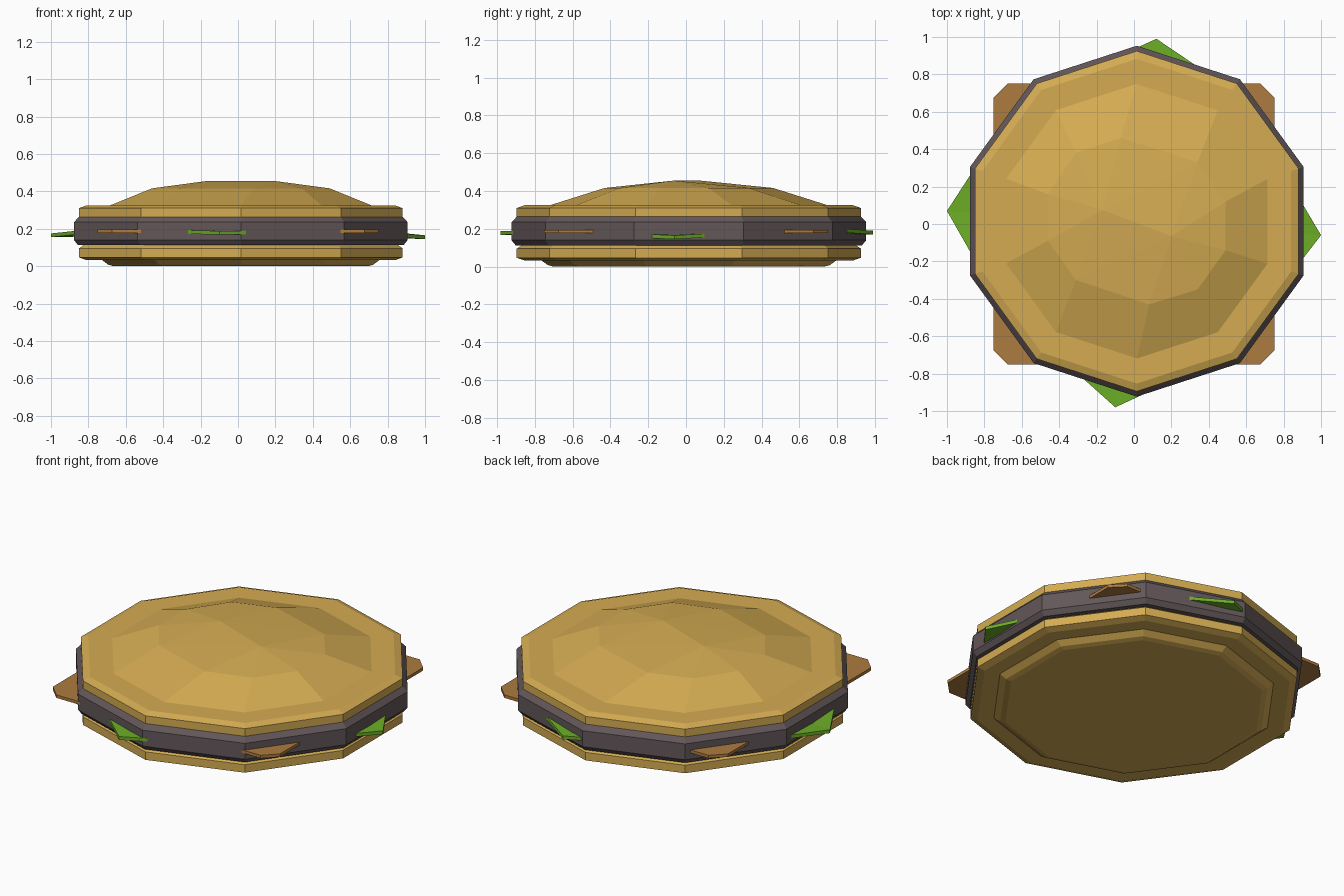
import bpy, bmesh, math

if "Cube" in bpy.data.objects:
    bpy.data.objects.remove(bpy.data.objects["Cube"])

C = 0.015  # shared centre offset of the round layers


def material(name, rgb):
    m = bpy.data.materials.new(name)
    m.diffuse_color = (*rgb, 1)
    m.use_nodes = True
    m.node_tree.nodes["Principled BSDF"].inputs["Base Color"].default_value = m.diffuse_color
    return m


BUN = material("bun_crust", (0.66, 0.41, 0.085))
MEAT = material("grilled_meat", (0.125, 0.095, 0.10))
GREEN = material("leaf_green", (0.15, 0.42, 0.02))
CHEESE = material("cheese_orange", (0.42, 0.20, 0.05))


def finish(name, bm, mat):
    bmesh.ops.recalc_face_normals(bm, faces=bm.faces)
    me = bpy.data.meshes.new(name)
    bm.to_mesh(me)
    bm.free()
    me.materials.append(mat)
    ob = bpy.data.objects.new(name, me)
    bpy.context.collection.objects.link(ob)
    return ob


def decagon(r):
    angles = [math.radians(90 + 36 * k) for k in range(10)]
    return [(C + r * math.cos(a), C + r * math.sin(a)) for a in angles]


def bridge(bm, a, b):
    n = len(a)
    for i in range(n):
        j = (i + 1) % n
        bm.faces.new((a[i], a[j], b[j], b[i]))


def ring(bm, pts, z):
    return [bm.verts.new((x, y, z)) for x, y in pts]


def layer(name, profile, mat):
    """Ten-sided stack of rings (radius, height), capped at both ends."""
    bm = bmesh.new()
    rings = [ring(bm, decagon(r), z) for r, z in profile]
    for a, b in zip(rings, rings[1:]):
        bridge(bm, a, b)
    bm.faces.new(rings[0])
    bm.faces.new(rings[-1])
    return finish(name, bm, mat)


def sheet(name, points, thick, mat):
    """Thin slice: outline points (x, y, z) fanned around a centre point."""
    bm = bmesh.new()
    n = len(points)
    lo = [bm.verts.new((x, y, z - thick / 2)) for x, y, z in points]
    hi = [bm.verts.new((x, y, z + thick / 2)) for x, y, z in points]
    bridge(bm, lo, hi)
    for loop, s in ((lo, -1), (hi, 1)):
        c = bm.verts.new((0, 0, 0.185 + s * thick / 2))
        for i in range(n):
            bm.faces.new((loop[i], loop[(i + 1) % n], c))
    return finish(name, bm, mat)


# Round layers
layer("bottom_bun", [(0.715, 0.0), (0.745, 0.008), (0.78, 0.033), (0.87, 0.033),
                     (0.91, 0.047), (0.91, 0.095), (0.885, 0.112)], BUN)
layer("patty", [(0.915, 0.112), (0.938, 0.14), (0.938, 0.235), (0.91, 0.264)], MEAT)
layer("top_bun_base", [(0.91, 0.264), (0.91, 0.31), (0.868, 0.325)], BUN)

# Irregular faceted dome ending in a short ridge
bm = bmesh.new()
base = ring(bm, decagon(0.74), 0.323)
top = ring(bm, [(-0.07, 0.46), (-0.31, 0.38), (-0.46, 0.16), (-0.46, -0.09), (-0.31, -0.30),
                (0.08, -0.43), (0.34, -0.35), (0.49, -0.14), (0.49, 0.12), (0.34, 0.33)], 0.416)
bridge(bm, base, top)
a = bm.verts.new((-0.17, 0.075, 0.455))
b = bm.verts.new((0.20, -0.065, 0.455))
for i in range(4):
    bm.faces.new((top[i], top[i + 1], a))
    bm.faces.new((top[i + 5], top[i + 6], b))
for p, q, r in ((top[4], b, a), (top[4], top[5], b), (top[9], a, b), (top[9], top[0], a)):
    bm.faces.new((p, q, r))
bm.faces.new(base)
finish("top_bun_dome", bm, BUN)

# Lettuce leaf with four tips poking out
sheet("lettuce", [(-1.0, 0.07, 0.165), (-0.716, -0.43, 0.195), (-0.10, -0.98, 0.178),
                  (0.506, -0.70, 0.185), (1.0, -0.06, 0.155), (0.55, 0.70, 0.20),
                  (0.12, 0.99, 0.18), (-0.62, 0.655, 0.19)], 0.02, GREEN)

# Square cheese slice with clipped corners
h, k, z = 0.75, 0.675, 0.186
sheet("cheese_slice", [(h, -k, z), (h, k, z), (k, h, z), (-k, h, z),
                       (-h, k, z), (-h, -k, z), (-k, -h, z), (k, -h, z)], 0.018, CHEESE)
